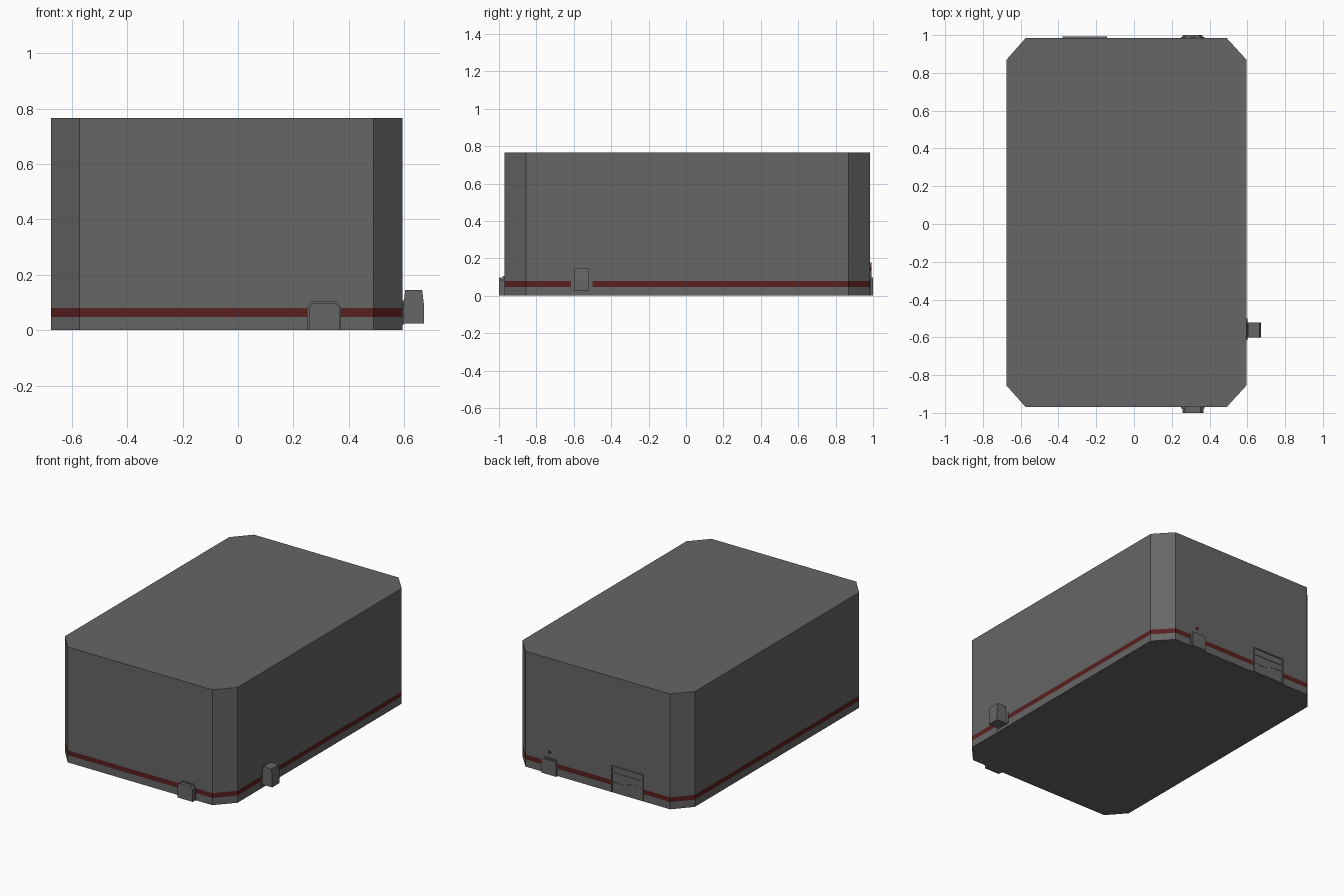
import bpy, bmesh, math
from mathutils import Vector

if "Cube" in bpy.data.objects:
    bpy.data.objects.remove(bpy.data.objects["Cube"])


def material(name, rgb):
    m = bpy.data.materials.new(name)
    m.diffuse_color = (*rgb, 1)
    m.use_nodes = True
    m.node_tree.nodes["Principled BSDF"].inputs["Base Color"].default_value = m.diffuse_color
    return m


GREY = material("dark grey", (0.133, 0.133, 0.133))
RED = material("dark red", (0.098, 0.014, 0.014))


def finish(name, bm, mats):
    bmesh.ops.recalc_face_normals(bm, faces=bm.faces)
    me = bpy.data.meshes.new(name)
    bm.to_mesh(me)
    bm.free()
    for m in mats:
        me.materials.append(m)
    ob = bpy.data.objects.new(name, me)
    bpy.context.collection.objects.link(ob)
    return ob


def prism(name, profile, axis, a, b, mat=GREY):
    """Extrude a 2D profile along an axis: 'x' takes (y, z), 'y' takes (x, z)."""
    bm = bmesh.new()
    put = {"x": lambda p, t: (t, p[0], p[1]), "y": lambda p, t: (p[0], t, p[1])}[axis]
    f = bm.faces.new([bm.verts.new(put(p, a)) for p in profile])
    out = bmesh.ops.extrude_face_region(bm, geom=[f])
    shift = Vector((b - a, 0, 0)) if axis == "x" else Vector((0, b - a, 0))
    bmesh.ops.translate(bm, vec=shift,
                        verts=[v for v in out["geom"] if isinstance(v, bmesh.types.BMVert)])
    return finish(name, bm, [mat])


def rect(u0, u1, z0, z1):
    return [(u0, z0), (u1, z0), (u1, z1), (u0, z1)]


def tab(u0, u1, z0, z1, c):
    """Rectangle with its two upper corners cut off."""
    return [(u0, z0), (u1, z0), (u1, z1 - c), (u1 - c, z1), (u0 + c, z1), (u0, z1 - c)]


# Main body: octagonal block with a red band cut into its sides
outline = [(-0.573, -0.97), (0.49, -0.97), (0.595, -0.855), (0.595, 0.87),
           (0.49, 0.985), (-0.573, 0.985), (-0.675, 0.87), (-0.675, -0.855)]
bm = bmesh.new()
rings = [[bm.verts.new((x, y, z)) for x, y in outline] for z in (0, 0.048, 0.08, 0.767)]
for level, (lo, hi) in enumerate(zip(rings, rings[1:])):
    for i in range(8):
        j = (i + 1) % 8
        bm.faces.new((lo[i], lo[j], hi[j], hi[i])).material_index = int(level == 1)
bm.faces.new(rings[0])
bm.faces.new(rings[-1])
finish("body", bm, [GREY, RED])

# Front and back latches: wide base plate and a smaller cap
prism("front_latch_base", tab(0.25, 0.372, 0, 0.105, 0.02), "y", -0.978, -0.965)
prism("front_latch_cap", tab(0.256, 0.367, 0, 0.098, 0.015), "y", -1.0, -0.97)
prism("back_latch_base", tab(0.25, 0.372, 0, 0.105, 0.02), "y", 0.98, 0.99)
prism("back_latch_cap", tab(0.256, 0.362, 0, 0.098, 0.015), "y", 0.98, 1.0)

# Side knob on its mounting plate
prism("side_plate", tab(-0.615, -0.5, 0.02, 0.108, 0.018), "x", 0.59, 0.6)
knob = [(0.59, 0.025), (0.672, 0.025), (0.672, 0.09), (0.665, 0.145),
        (0.604, 0.145), (0.597, 0.09), (0.59, 0.07)]
prism("side_knob", knob, "y", -0.6, -0.522)

# Back panel: thin plate, raised rim and a wavy ridge across the middle
x0, x1, top = -0.378, -0.142, 0.178
prism("back_panel", rect(x0, x1, 0.005, top), "y", 0.98, 0.988)
for side, u in (("left", x0), ("right", x1 - 0.008)):
    prism("panel_rim_" + side, rect(u, u + 0.008, 0.005, top), "y", 0.985, 0.993)
prism("panel_rim_top", rect(x0, x1, top - 0.008, top), "y", 0.985, 0.993)
prism("panel_slot_bar", rect(x0, x1, 0.128, 0.136), "y", 0.985, 0.991)
wave = [(x0 + (x1 - x0) * i / 10, 0.075 + 0.012 * math.sin(i / 10 * 2 * math.pi))
        for i in range(11)]
prism("panel_ridge", wave + [(x, z + 0.006) for x, z in reversed(wave)], "y", 0.985, 0.99)

# Small red indicator light above the back latch
dot = [(0.314 + 0.011 * math.cos(k * math.pi / 4), 0.142 + 0.011 * math.sin(k * math.pi / 4))
       for k in range(8)]
prism("indicator_light", dot, "y", 0.98, 0.988, RED)
